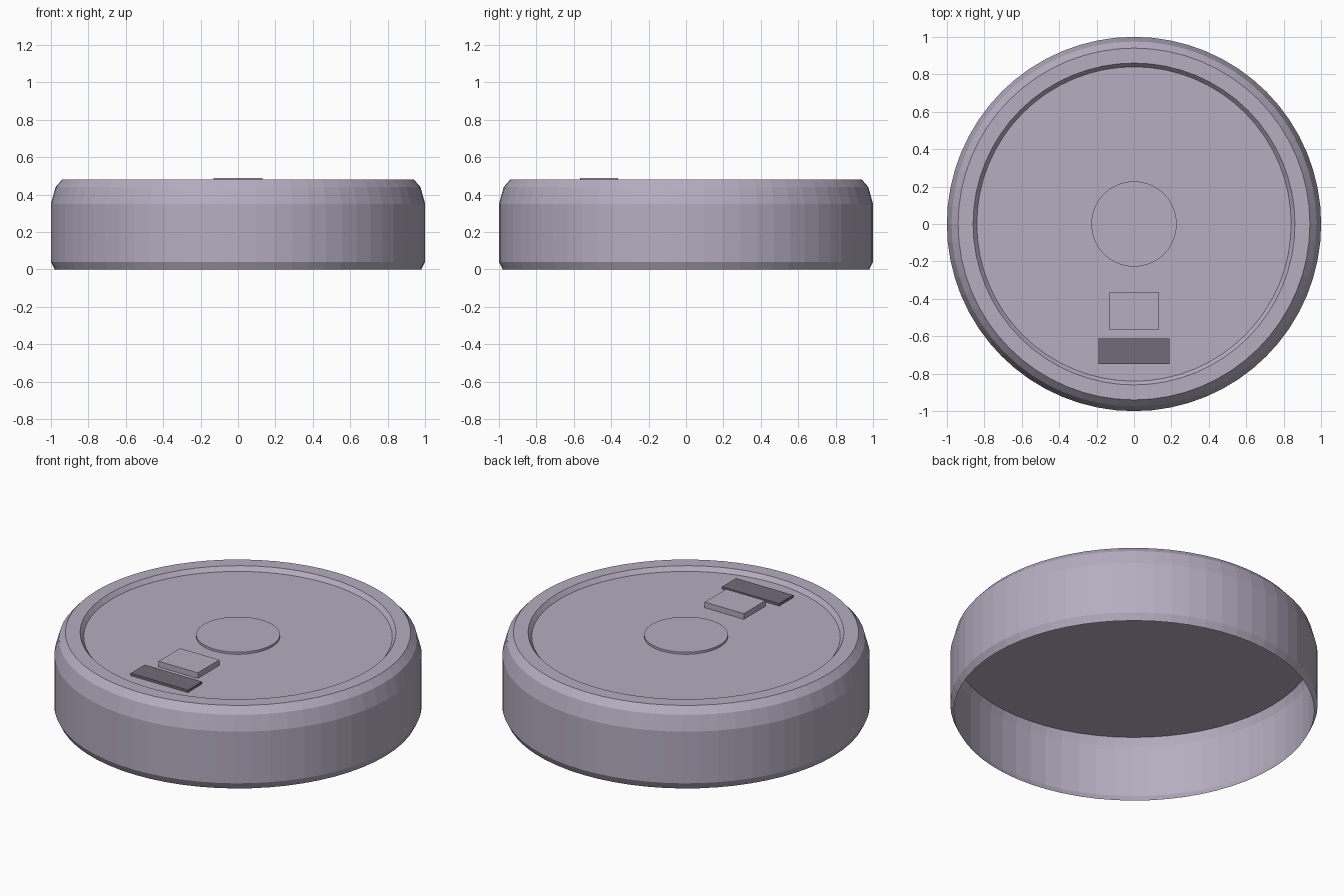
import bpy, bmesh, math

if "Cube" in bpy.data.objects:
    bpy.data.objects.remove(bpy.data.objects["Cube"])

SIDES = 64


def material(name, rgb):
    m = bpy.data.materials.new(name)
    m.diffuse_color = (*rgb, 1.0)
    m.use_nodes = True
    m.node_tree.nodes["Principled BSDF"].inputs["Base Color"].default_value = m.diffuse_color
    return m


GREY = material("lavender grey", (0.46, 0.42, 0.53))
DARK = material("dark grey", (0.16, 0.15, 0.185))


def finish(name, bm, mat, recalc=True):
    if recalc:
        bmesh.ops.recalc_face_normals(bm, faces=bm.faces)
    mesh = bpy.data.meshes.new(name)
    bm.to_mesh(mesh)
    bm.free()
    mesh.materials.append(mat)
    ob = bpy.data.objects.new(name, mesh)
    bpy.context.collection.objects.link(ob)
    return ob


def lathe(name, profile, mat):
    """Turn (radius, height) points, bottom to top, and close the last ring."""
    bm = bmesh.new()
    rings = []
    for r, z in profile:
        rings.append([bm.verts.new((r * math.cos(a), r * math.sin(a), z))
                      for a in (2 * math.pi * i / SIDES for i in range(SIDES))])
    for low, high in zip(rings, rings[1:]):
        for i in range(SIDES):
            j = (i + 1) % SIDES
            bm.faces.new((low[i], low[j], high[j], high[i]))
    bm.faces.new(rings[-1])
    return finish(name, bm, mat, recalc=False)


def box(name, x, y, z, mat):
    """Box from (low, high) pairs on each axis."""
    bm = bmesh.new()
    bmesh.ops.create_cube(bm, size=1)
    for v in bm.verts:
        v.co = [lo + (c + 0.5) * (hi - lo) for c, (lo, hi) in zip(v.co, (x, y, z))]
    return finish(name, bm, mat)


# Open-bottomed shell with bevelled rim and recessed deck
lathe("body_shell", [(0.98, 0), (1, 0.04), (1, 0.35), (0.975, 0.44), (0.94, 0.48),
                     (0.86, 0.48), (0.84, 0.455)], GREY)

# Inner floor visible through the open underside
bm = bmesh.new()
bmesh.ops.create_circle(bm, cap_ends=True, segments=SIDES, radius=0.985)
for v in bm.verts:
    v.co.z = 0.40
for f in bm.faces:
    if f.normal.z > 0:
        f.normal_flip()
finish("inner_floor", bm, GREY, recalc=False)

# Round centre button
lathe("centre_button", [(0.228, 0.45), (0.228, 0.468)], GREY)

# Raised sensor block and dark display plate
box("sensor_block", (-0.13, 0.13), (-0.567, -0.363), (0.45, 0.489), GREY)
box("display_plate", (-0.19, 0.19), (-0.747, -0.613), (0.45, 0.47), DARK)
